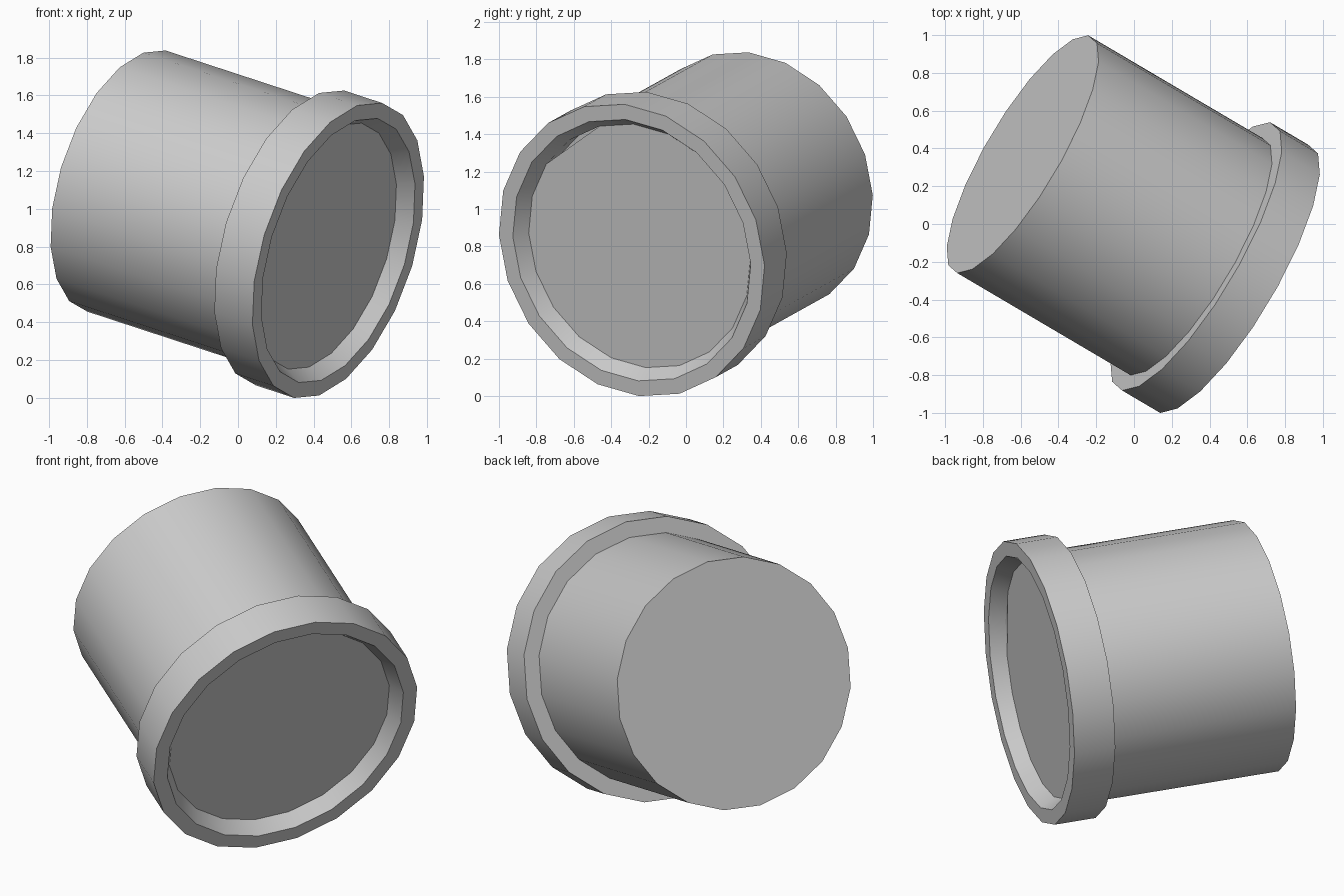
import bpy, bmesh
from math import sin, cos, radians
from mathutils import Vector, Matrix

if "Cube" in bpy.data.objects:
    bpy.data.objects.remove(bpy.data.objects["Cube"])

SIDES = 20
PHASE = 12

# tipped frame: local z is the pot's axis, pointing out of its mouth
axis = Vector((0.83, -0.489, -0.272)).normalized()
u = Vector((0, 0, 1)).cross(axis).normalized()
v = axis.cross(u)
FRAME = Matrix.Translation((0.53, -0.29, 0.78)) @ Matrix((u, v, axis)).transposed().to_4x4()


def ring(bm, r, z, skip=()):
    angles = [PHASE + 360 / SIDES * i for i in range(SIDES) if i not in skip]
    return [bm.verts.new((r * cos(radians(a)), r * sin(radians(a)), z)) for a in angles]


def finish(bm, name):
    me = bpy.data.meshes.new(name)
    bm.to_mesh(me)
    bm.free()
    ob = bpy.data.objects.new(name, me)
    bpy.context.collection.objects.link(ob)
    ob.matrix_world = FRAME
    bpy.ops.object.select_all(action='DESELECT')
    ob.select_set(True)
    bpy.context.view_layer.objects.active = ob
    bpy.ops.object.shade_smooth_by_angle(angle=radians(30))


# pot: base, straight wall, collar, lip and shallow inner wall
profile = [(0.722, -1.35), (0.722, -0.243), (0.815, -0.243), (0.815, 0),
           (0.73, 0), (0.68, -0.085), (0.68, -0.2)]
bm = bmesh.new()
rings = [ring(bm, r, z) for r, z in profile]
for a, b in zip(rings, rings[1:]):
    for i in range(SIDES):
        j = (i + 1) % SIDES
        bm.faces.new((a[i], a[j], b[j], b[i]))
bm.faces.new(rings[0][::-1])
bm.faces.new(rings[-1])
finish(bm, "pot")

# soil: flat disc in the mouth with one corner missing
bm = bmesh.new()
bm.faces.new(ring(bm, 0.68, -0.085, skip=(6,)))
finish(bm, "soil")
